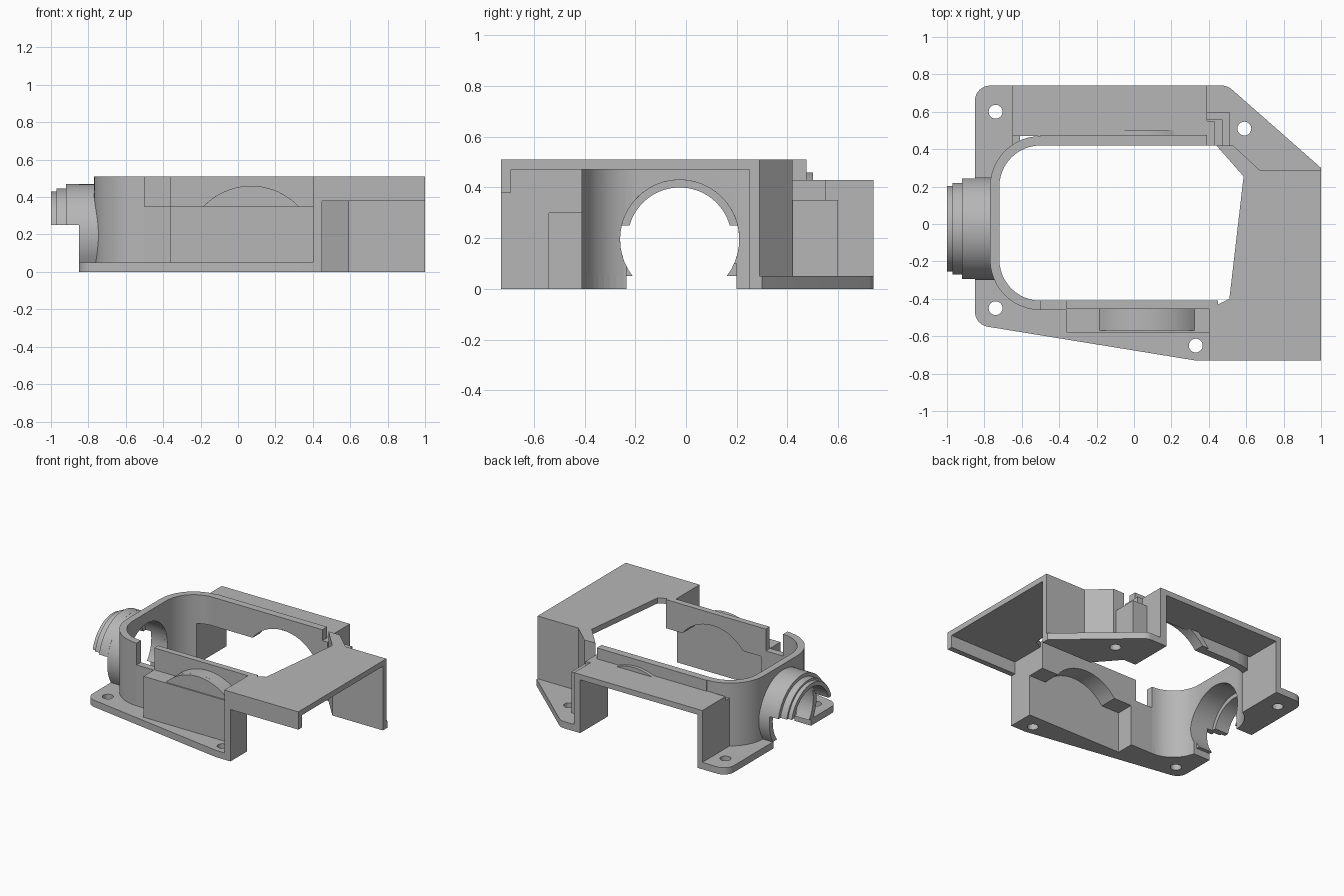
import bpy, bmesh, math

cube = bpy.data.objects.get("Cube")
if cube:
    bpy.data.objects.remove(cube, do_unlink=True)

grey = bpy.data.materials.new("plain grey")
grey.use_nodes = True
COLOUR = (0.47, 0.47, 0.47, 1)
grey.diffuse_color = COLOUR
grey.node_tree.nodes["Principled BSDF"].inputs["Base Color"].default_value = COLOUR

parts = []


def prism(name, outline, low, high, axis="z", cutter=False):
    """Extrude a 2D outline along an axis."""
    place = {"x": lambda u, v, w: (w, u, v),
             "y": lambda u, v, w: (u, w, v),
             "z": lambda u, v, w: (u, v, w)}[axis]
    bm = bmesh.new()
    rings = [[bm.verts.new(place(u, v, w)) for u, v in outline] for w in (low, high)]
    for ring in rings:
        bm.faces.new(ring)
    n = len(outline)
    for i in range(n):
        j = (i + 1) % n
        bm.faces.new((rings[0][i], rings[0][j], rings[1][j], rings[1][i]))
    bmesh.ops.recalc_face_normals(bm, faces=bm.faces)
    mesh = bpy.data.meshes.new(name)
    bm.to_mesh(mesh)
    bm.free()
    mesh.materials.append(grey)
    obj = bpy.data.objects.new(name, mesh)
    bpy.context.collection.objects.link(obj)
    if cutter:
        obj.hide_render = True
        obj.hide_viewport = True
        obj.display_type = "WIRE"
    else:
        parts.append(obj)
    return obj


def box(name, x, y, z, cutter=False):
    return prism(name, [(x[0], y[0]), (x[1], y[0]), (x[1], y[1]), (x[0], y[1])],
                 z[0], z[1], "z", cutter)


def arc(cu, cv, r, start, end, steps=20):
    return [(cu + r * math.cos(start + (end - start) * i / steps),
             cv + r * math.sin(start + (end - start) * i / steps))
            for i in range(steps + 1)]


def cut(target, *cutters):
    for c in cutters:
        mod = target.modifiers.new("cut", "BOOLEAN")
        mod.operation = "DIFFERENCE"
        mod.solver = "EXACT"
        mod.object = c


PI = math.pi
PIPE_Y, PIPE_Z = -0.025, 0.195
WHEEL_X, WHEEL_Z = 0.07, 0.11


def wheel_arc(r, z):
    """Arc over the wheel opening, left to right, above height z."""
    a = math.asin((z - WHEEL_Z) / r)
    return arc(WHEEL_X, WHEEL_Z, r, PI - a, a)


# Rounded end outline shared by the wall and the base opening
def end_outline(r):
    return arc(-0.5, 0.2, r, PI / 2, PI, 12) + arc(-0.5, -0.19, r, PI, 1.5 * PI, 12)


# Cutters
opening = prism("opening_cutter", end_outline(0.22) + [(0.5, -0.41), (0.5, 0.42)],
                -0.1, 0.1, "z", True)
back_bay = box("back_bay_cutter", (-0.61, 0.34), (0.3, 0.9), (-0.1, 0.3), True)
front_bay = box("front_bay_cutter", (-0.32, 0.6), (-0.54, -0.3), (-0.1, 0.3), True)
pipe_gap = box("pipe_gap_cutter", (-1, -0.6), (-0.235, 0.2), (-0.1, 0.1), True)
pipe_bore = prism("pipe_bore_cutter", arc(PIPE_Y, PIPE_Z, 0.235, 0, 2 * PI, 48)[:-1],
                  -0.95, -0.6, "x", True)
screw_holes = [prism("screw_hole_cutter", arc(x, y, 0.037, 0, 2 * PI, 24)[:-1],
                     -0.1, 0.1, "z", True)
               for x, y in ((-0.74, -0.45), (0.33, -0.65), (-0.74, 0.6), (0.59, 0.51))]

# Base plate
outline = (arc(-0.77, 0.66, 0.08, PI, PI / 2, 8)
           + arc(0.47, 0.66, 0.08, PI / 2, 0.9, 6)
           + [(1, 0.3), (1, 0.25), (0.62, 0.25), (0.45, 0.41), (0.45, -0.73), (0.33, -0.73)]
           + arc(-0.77, -0.47, 0.08, 1.45 * PI, PI, 8))
base = prism("base_plate", outline, 0, 0.05)
cut(base, opening, back_bay, front_bay, pipe_gap, *screw_holes)

# Rounded end wall
end_wall = prism("end_wall", end_outline(0.22) + end_outline(0.27)[::-1], 0, 0.51)
cut(end_wall, pipe_bore, back_bay, pipe_gap)


# Stepped pipe, open underneath
def pipe_section(name, x0, x1, inner, outer, floor):
    def curve(r):
        a = math.asin((floor - PIPE_Z) / r)
        return arc(PIPE_Y, PIPE_Z, r, a, PI - a, 32)
    prism(name, curve(outer) + curve(inner)[::-1], x0, x1, "x")


pipe_section("pipe_tip", -1, -0.97, 0.205, 0.235, 0.25)
pipe_section("pipe_step", -0.97, -0.92, 0.205, 0.25, 0.25)
pipe_section("pipe_shoulder", -0.92, -0.89, 0.205, 0.275, 0.25)
pipe_section("pipe_body", -0.89, -0.85, 0.235, 0.275, 0.25)
pipe_section("pipe_collar", -0.85, -0.74, 0.235, 0.275, 0.05)

# Front inner wall with wheel arch, and its low link to the rounded end
prism("front_inner_wall",
      [(-0.36, 0), (-0.32, 0), (-0.32, 0.3)] + wheel_arc(0.31, 0.3)
      + [(0.45, 0.3), (0.45, 0.51), (-0.36, 0.51)], -0.455, -0.41, "y")
box("front_low_wall", (-0.5, -0.36), (-0.46, -0.41), (0, 0.35))

# Front wheel housing
prism("front_housing_top",
      [(-0.36, 0), (-0.32, 0), (-0.32, 0.3)] + wheel_arc(0.31, 0.3)
      + [(0.45, 0.3), (0.45, 0.35)] + wheel_arc(0.35, 0.35)[::-1] + [(-0.36, 0.35)],
      -0.54, -0.455, "y")
box("front_housing_face", (-0.36, 0.4), (-0.58, -0.54), (0, 0.35))
prism("front_arch_face", wheel_arc(0.35, 0.34), -0.57, -0.54, "y")

# Side bay: roof, front lip and walls
prism("side_roof", [(0.4, -0.73), (1, -0.73), (1, 0.29), (0.59, 0.29),
                    (0.51, -0.4), (0.45, -0.43), (0.4, -0.43)], 0.47, 0.51)
box("side_roof_lip", (0.4, 1), (-0.73, -0.69), (0.38, 0.48))
box("side_front_wall", (0.4, 0.45), (-0.73, -0.54), (0, 0.48))
box("side_front_wall_top", (0.4, 0.45), (-0.54, -0.43), (0.3, 0.48))
box("side_back_wall", (0.62, 1), (0.25, 0.29), (0, 0.48))
prism("slanted_wall", [(0.59, 0.25), (0.65, 0.25), (0.67, 0.29), (0.53, 0.42), (0.44, 0.42)],
      0, 0.51)

# Back bay: inner wall with wheel arch, roof and end walls
prism("back_inner_wall",
      [(-0.5, 0.3)] + wheel_arc(0.31, 0.3) + [(0.39, 0.3), (0.39, 0.51), (-0.5, 0.51)],
      0.42, 0.475, "y")
prism("back_arch", wheel_arc(0.31, 0.3) + wheel_arc(0.35, 0.3)[::-1], 0.475, 0.5, "y")
box("back_roof", (-0.65, 0.39), (0.47, 0.74), (0.39, 0.43))
box("back_left_wall", (0.34, 0.39), (0.42, 0.74), (0, 0.4))
box("back_right_wall", (-0.65, -0.61), (0.42, 0.74), (0, 0.4))

# Latch pocket beside the back bay
box("latch_side", (0.47, 0.51), (0.42, 0.6), (0, 0.35))
box("latch_back", (0.39, 0.51), (0.56, 0.6), (0, 0.35))
box("latch_clip", (0.39, 0.43), (0.42, 0.55), (0, 0.43))

# Smooth curved walls, crisp edges
bpy.ops.object.select_all(action="DESELECT")
for obj in parts:
    obj.select_set(True)
bpy.context.view_layer.objects.active = base
bpy.ops.object.shade_smooth_by_angle(angle=math.radians(25))
